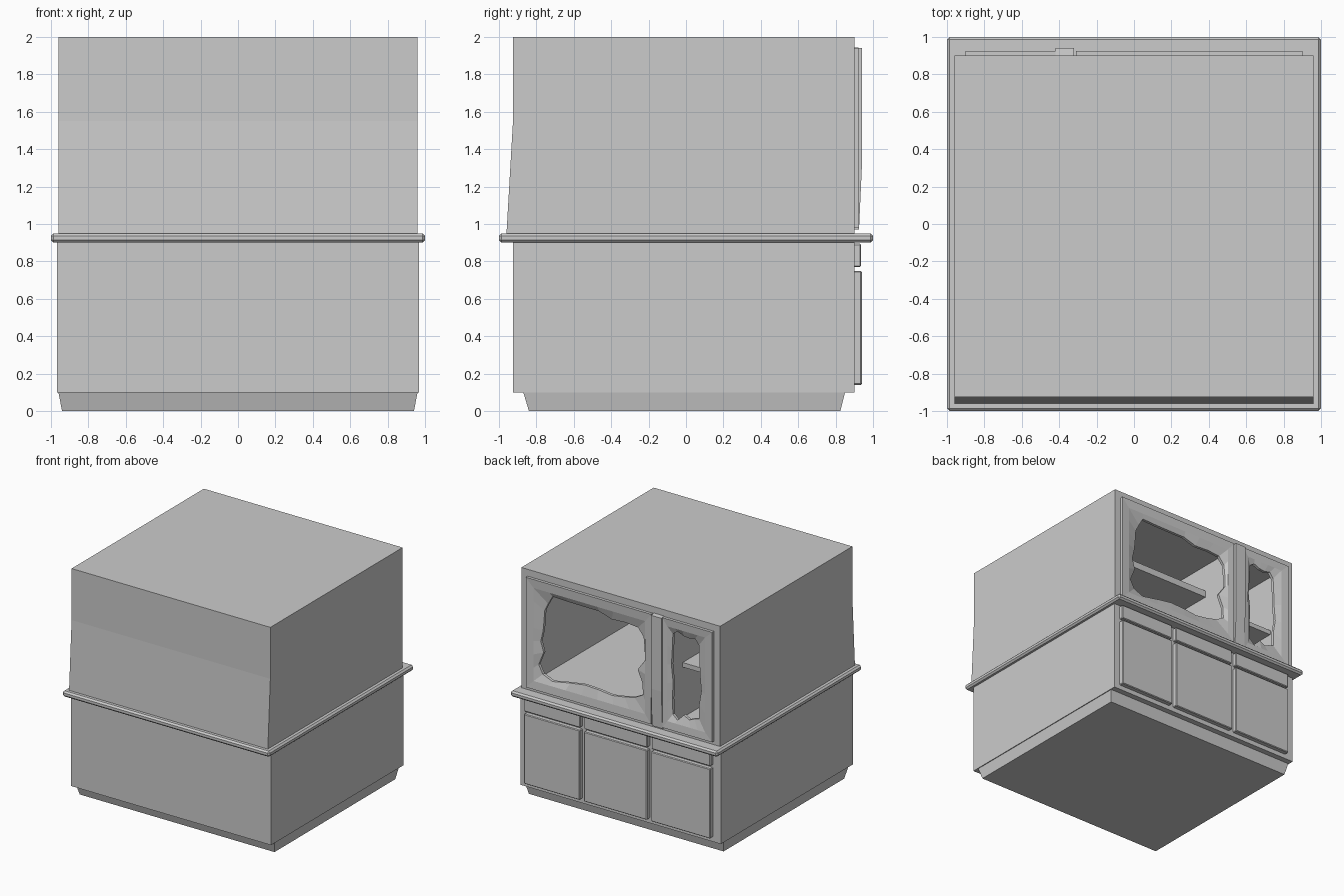
import bpy, bmesh, random
from mathutils import Vector

if "Cube" in bpy.data.objects:
    bpy.data.objects.remove(bpy.data.objects["Cube"])
random.seed(4)


def make(name, bm):
    bmesh.ops.recalc_face_normals(bm, faces=bm.faces)
    me = bpy.data.meshes.new(name)
    bm.to_mesh(me)
    bm.free()
    ob = bpy.data.objects.new(name, me)
    bpy.context.collection.objects.link(ob)
    return ob


def box(name, x, y, z, bevel=0.0):
    bm = bmesh.new()
    bmesh.ops.create_cube(bm, size=1)
    for v in bm.verts:
        v.co = Vector([(a + b) / 2 + c * (b - a) for (a, b), c in zip((x, y, z), v.co)])
    if bevel:
        bmesh.ops.bevel(bm, geom=bm.edges[:], offset=bevel, segments=1, affect='EDGES')
    return make(name, bm)


def prism(name, x, pts):
    """Side profile of (y, z) points stretched along x."""
    bm = bmesh.new()
    f = bm.faces.new([bm.verts.new((x[0], y, z)) for y, z in pts])
    g = bmesh.ops.extrude_face_region(bm, geom=[f])
    for v in g['geom']:
        if isinstance(v, bmesh.types.BMVert):
            v.co.x = x[1]
    return make(name, bm)


def rect_loop(x, z, n):
    """n points per side around a rectangle."""
    c = [(x[0], z[0]), (x[1], z[0]), (x[1], z[1]), (x[0], z[1])]
    out = []
    for i in range(4):
        a, b = Vector(c[i]), Vector(c[(i + 1) % 4])
        out += [a.lerp(b, k / n) for k in range(n)]
    return out


def broken_door(name, x, z, ox, oz, jag, n):
    """Door panel with a ragged opening, made of bridged rings."""
    bm = bmesh.new()
    mid_x = (x[0] * .45 + ox[0] * .55, x[1] * .45 + ox[1] * .55)
    mid_z = (z[0] * .45 + oz[0] * .55, z[1] * .45 + oz[1] * .55)
    outer, mid, inner = (rect_loop(x, z, n), rect_loop(mid_x, mid_z, n),
                         rect_loop(ox, oz, n))
    c = Vector(((ox[0] + ox[1]) / 2, (oz[0] + oz[1]) / 2))
    for i, p in enumerate(inner):
        s = random.uniform(-jag, jag) - (jag if i % n == 0 else 0)
        inner[i] = p + (p - c) * s
    rings = [[bm.verts.new((p.x, y, p.y)) for p in r]
             for r, y in ((outer, .895), (outer, .925), (mid, .92), (inner, .90), (inner, .875), (mid, .885))]
    rings.append(rings[0])
    for a, b in zip(rings, rings[1:]):
        for i in range(len(a)):
            j = (i + 1) % len(a)
            bm.faces.new((a[i], a[j], b[j], b[i]))
    return make(name, bm)


# Base: tapered plinth, body and worktop
plinth = box("plinth", (-.96, .96), (-.87, .85), (.01, .1))
for v in plinth.data.vertices:
    if v.co.z < .05:
        v.co = (v.co.x * .98, -.84 if v.co.y < 0 else .825, 0)
box("lower_body", (-.967, .967), (-.925, .90), (.1, .905))
box("worktop", (-1, 1), (-1, 1), (.9, .95), .014)

# Lower fronts: three doors with a drawer above each
for i, x in enumerate(((.37, .91), (-.28, .33), (-.89, -.32))):
    box(f"door_{i}", x, (.89, .94), (.14, .75), .006)
    box(f"drawer_{i}", x, (.89, .935), (.77, .895), .006)

# Upper carcass, hollow and open at the back
box("upper_top", (-.96, .96), (-.925, .90), (1.96, 2))
box("upper_floor", (-.95, .95), (-.92, .89), (.94, .97))
prism("upper_rear_wall", (-.96, .96), [(-.96, .945), (-.89, .945), (-.89, 1.97), (-.925, 2), (-.925, 1.55)])
for s in (-1, 1):
    box("side_wall", tuple(sorted((s * .96, s * .925))), (-.925, .90), (.945, 1.99))
box("inner_divider", (-.43, -.39), (-.9, .89), (.96, 1.97))
box("wide_shelf", (-.40, .93), (-.9, .46), (1.66, 1.72))
box("narrow_shelf", (-.93, -.42), (-.9, .66), (1.41, 1.45))

# Face frame around the upper openings
for name, x, z in (("frame_left", (-.96, -.88), (.95, 2)), ("frame_right", (.88, .96), (.95, 2)),
                   ("frame_top", (-.89, .89), (1.93, 2)), ("frame_bottom", (-.89, .89), (.95, .99))):
    box(name, x, (.86, .90), z)

# Centre stile and the two broken upper doors
prism("centre_stile", (-.42, -.32), [(.86, .97), (.925, .97), (.94, 1.3), (.94, 1.94), (.86, 1.95)])
broken_door("wide_door", (-.31, .90), (.98, 1.94), (-.20, .77), (1.11, 1.80), .09, 7)
broken_door("narrow_door", (-.90, -.42), (.98, 1.94), (-.77, -.50), (1.10, 1.82), .10, 5)
